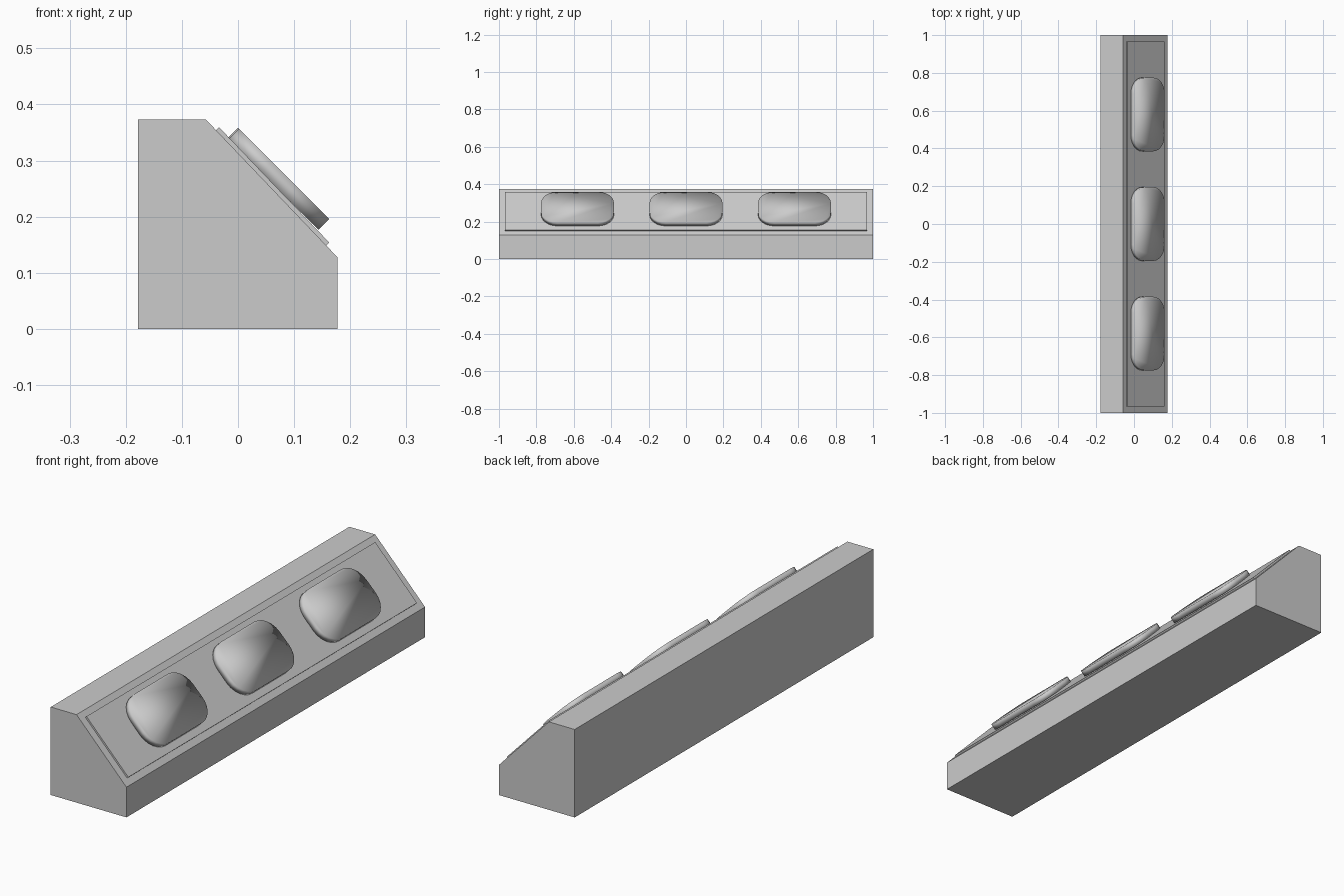
import bpy
import bmesh
from math import cos, sin, pi, radians
from mathutils import Vector, Matrix

cube = bpy.data.objects.get("Cube")
if cube:
    bpy.data.objects.remove(cube, do_unlink=True)

grey = bpy.data.materials.new("light_grey")
grey.use_nodes = True
colour = (0.6, 0.6, 0.6, 1)
grey.diffuse_color = colour
grey.node_tree.nodes["Principled BSDF"].inputs["Base Color"].default_value = colour


def prism(name, outline, direction, matrix=Matrix(), smooth=False):
    """Extrude a closed outline along a direction into a solid."""
    bm = bmesh.new()
    face = bm.faces.new([bm.verts.new(p) for p in outline])
    result = bmesh.ops.extrude_face_region(bm, geom=[face], use_keep_orig=True)
    moved = [v for v in result["geom"] if isinstance(v, bmesh.types.BMVert)]
    bmesh.ops.translate(bm, verts=moved, vec=direction)
    bmesh.ops.recalc_face_normals(bm, faces=bm.faces[:])
    for f in bm.faces:
        f.smooth = smooth
    mesh = bpy.data.meshes.new(name)
    bm.to_mesh(mesh)
    bm.free()
    mesh.materials.append(grey)
    obj = bpy.data.objects.new(name, mesh)
    obj.matrix_world = matrix
    bpy.context.collection.objects.link(obj)
    return obj


def rounded_rectangle(half_x, half_y, radius, steps):
    points = []
    corners = [(1, 1), (-1, 1), (-1, -1), (1, -1)]
    for i, (sx, sy) in enumerate(corners):
        for k in range(steps + 1):
            a = (i + k / steps) * pi / 2
            points.append((sx * (half_x - radius) + radius * cos(a),
                           sy * (half_y - radius) + radius * sin(a), 0))
    return points


# Long housing with a sloped face
profile = [(-0.178, 0), (0.177, 0), (0.177, 0.128), (-0.057, 0.373), (-0.178, 0.373)]
prism("housing", [(x, -1, z) for x, z in profile], (0, 2, 0))

# Thin panel lying on the slope
slope_top, slope_end = Vector((-0.057, 0, 0.373)), Vector((0.177, 0, 0.128))
along = (slope_end - slope_top).normalized()
normal = Vector((-along.z, 0, along.x))
middle = slope_top.lerp(slope_end, 0.496)
half = 0.142
panel = [middle + along * s * half + Vector((0, y * 0.967, 0))
         for s, y in [(-1, -1), (1, -1), (1, 1), (-1, 1)]]
prism("panel", panel, normal * 0.0075)

# Three rounded pads along the panel
outline = rounded_rectangle(0.115, 0.195, 0.085, 6)
for name, y in (("front_pad", -0.58), ("middle_pad", 0), ("back_pad", 0.58)):
    place = Matrix.Translation((0.062, y, 0.258)) @ Matrix.Rotation(radians(45), 4, "Y")
    prism(name, outline, (0, 0, 0.027), place, smooth=True)
